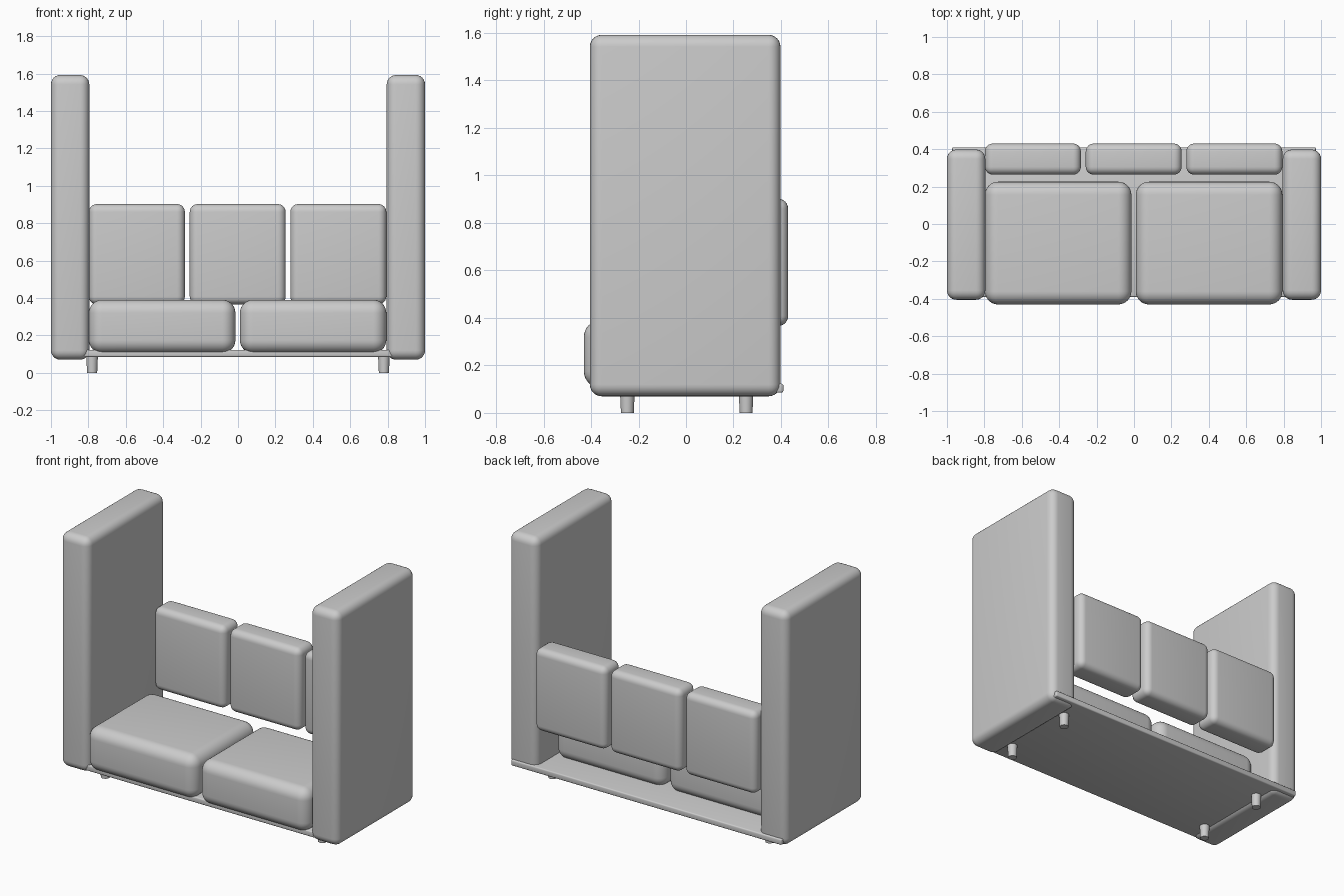
import bpy

if "Cube" in bpy.data.objects:
    bpy.data.objects.remove(bpy.data.objects["Cube"])


def smooth(ob):
    bpy.ops.object.select_all(action='DESELECT')
    ob.select_set(True)
    bpy.context.view_layer.objects.active = ob
    bpy.ops.object.shade_smooth_by_angle()


def soft_box(name, lo, hi, radius, segments=6):
    """Box between two corners with rounded edges."""
    bpy.ops.mesh.primitive_cube_add(size=1, location=[(a + b) / 2 for a, b in zip(lo, hi)])
    ob = bpy.context.object
    ob.name = name
    ob.scale = [b - a for a, b in zip(lo, hi)]
    bpy.ops.object.transform_apply(location=False, rotation=False, scale=True)
    bev = ob.modifiers.new("rounding", 'BEVEL')
    bev.width = radius
    bev.segments = segments
    bpy.ops.object.modifier_apply(modifier=bev.name)
    smooth(ob)
    return ob


# Thin base board under the cushions
soft_box("base_board", (-0.972, -0.39, 0.085), (0.972, 0.41, 0.123), 0.008, 3)

# Tall side arms
for side, x0 in (("left", -1.0), ("right", 0.795)):
    soft_box(f"{side}_arm", (x0, -0.405, 0.07), (x0 + 0.205, 0.398, 1.592), 0.05)

# Two seat cushions
for side, x0 in (("left", -0.797), ("right", 0.01)):
    soft_box(f"{side}_seat_cushion", (x0, -0.43, 0.105), (x0 + 0.783, 0.226, 0.39), 0.07, 8)

# Three back cushions
for side, x0 in (("left", -0.797), ("middle", -0.258), ("right", 0.28)):
    soft_box(f"{side}_back_cushion", (x0, 0.264, 0.366), (x0 + 0.513, 0.43, 0.902), 0.042)

# Four short tapered round legs
for side, x in (("left", -0.78), ("right", 0.78)):
    for end, y in (("front", -0.247), ("back", 0.253)):
        bpy.ops.mesh.primitive_cone_add(vertices=32, radius1=0.027, radius2=0.031,
                                        depth=0.09, location=(x, y, 0.045))
        leg = bpy.context.object
        leg.name = f"{end}_{side}_leg"
        smooth(leg)
